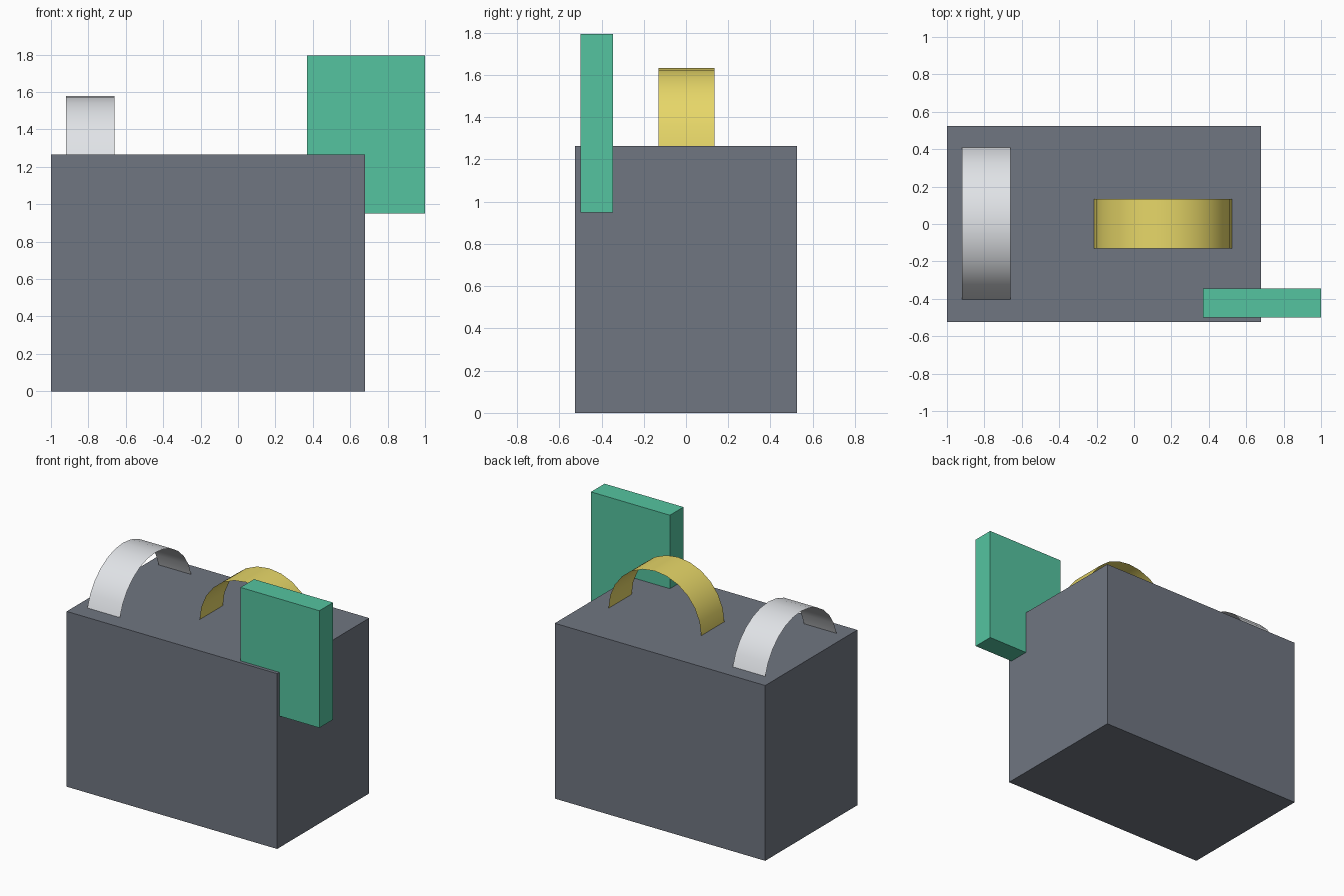
import bpy
import math

if "Cube" in bpy.data.objects:
    bpy.data.objects.remove(bpy.data.objects["Cube"])

TOP = 1.265  # height of the body's upper face


def paint(obj, name, rgb):
    mat = bpy.data.materials.new(name)
    mat.diffuse_color = (*rgb, 1)
    mat.use_nodes = True
    mat.node_tree.nodes["Principled BSDF"].inputs["Base Color"].default_value = mat.diffuse_color
    obj.data.materials.append(mat)


def box(name, lo, hi):
    bpy.ops.mesh.primitive_cube_add(size=1, location=[(a + b) / 2 for a, b in zip(lo, hi)])
    obj = bpy.context.object
    obj.name = name
    obj.scale = [b - a for a, b in zip(lo, hi)]
    bpy.ops.object.transform_apply(location=False, rotation=False, scale=True)
    return obj


def arch(name, centre, half_span, rise, width, turn=0, segments=12):
    """Thin circular-arc band standing on the body."""
    radius = (half_span ** 2 + rise ** 2) / (2 * rise)
    drop = radius - rise
    sweep = math.atan2(half_span, -drop if drop < 0 else drop)
    verts, faces = [], []
    for i in range(segments + 1):
        a = sweep * (2 * i / segments - 1)
        x, z = radius * math.sin(a), radius * math.cos(a) - drop
        verts += [(x, -width / 2, z), (x, width / 2, z)]
    for i in range(segments):
        k = 2 * i
        faces.append((k, k + 2, k + 3, k + 1))
    mesh = bpy.data.meshes.new(name)
    mesh.from_pydata(verts, [], faces)
    obj = bpy.data.objects.new(name, mesh)
    bpy.context.collection.objects.link(obj)
    obj.location = (*centre, TOP)
    obj.rotation_euler.z = turn
    mesh.shade_smooth()
    return obj


# Main block
body = box("body", (-1, -0.525, 0), (0.68, 0.525, TOP))
paint(body, "slate", (0.16, 0.18, 0.22))

# Upright panel sunk into the front right corner
panel = box("corner_panel", (0.37, -0.5, 0.95), (1, -0.345, 1.795))
paint(panel, "green", (0.09, 0.55, 0.35))

# Arched bands on top
side_arch = arch("side_arch", (-0.79, 0.003), 0.407, 0.315, 0.26, math.pi / 2)
paint(side_arch, "pale_grey", (0.75, 0.77, 0.8))
middle_arch = arch("middle_arch", (0.155, 0.002), 0.37, 0.368, 0.264)
paint(middle_arch, "yellow", (0.8, 0.68, 0.14))
